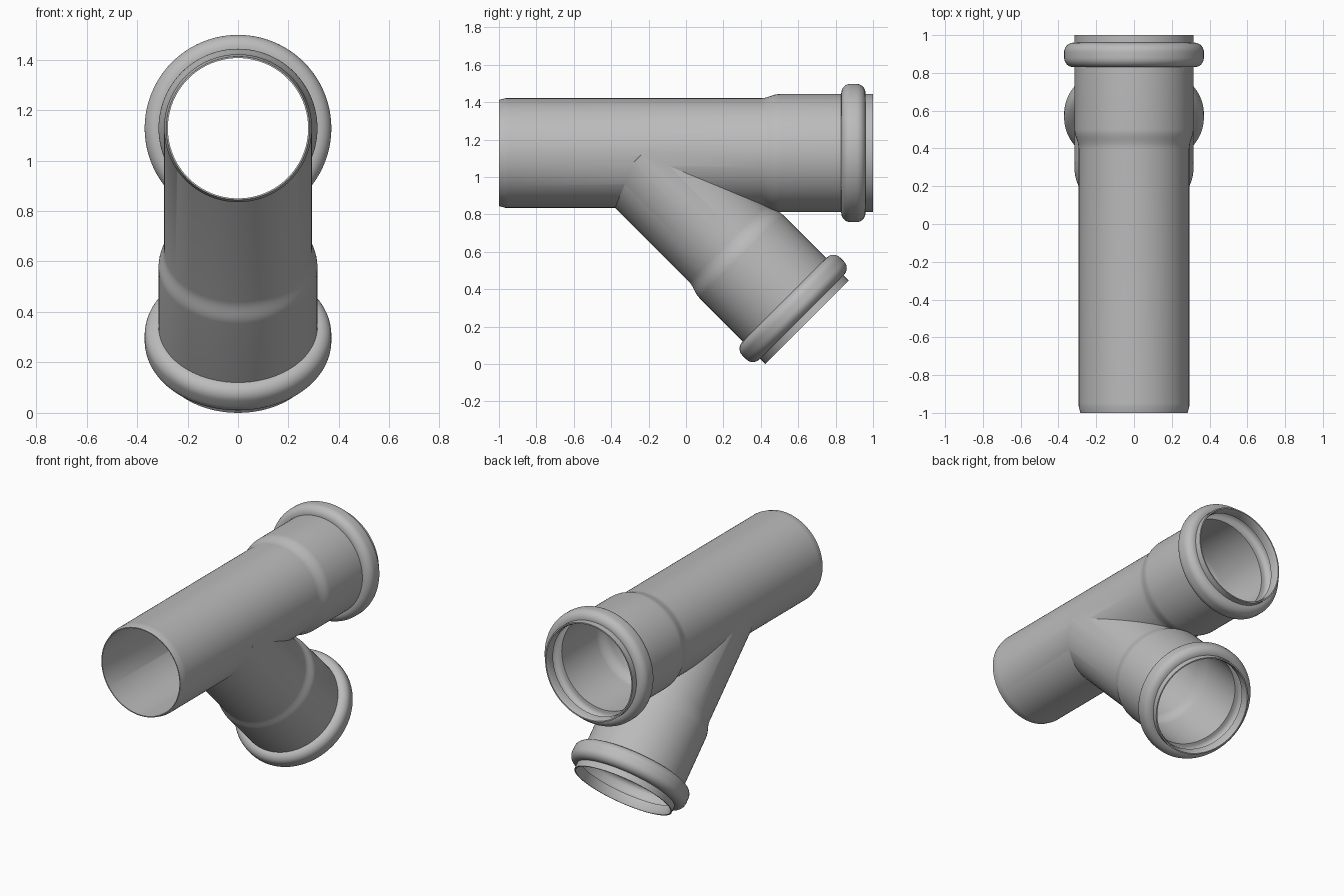
import bpy, bmesh, math
from mathutils import Matrix, Vector

cube = bpy.data.objects.get("Cube")
if cube:
    bpy.data.objects.remove(cube, do_unlink=True)

SEGMENTS = 96
AXIS_Z = 1.128            # height of the main pipe axis
BRANCH_Y = -0.258         # where the branch axis meets the main axis
BRANCH_LENGTH = 1.28
PIPE, SOCKET, WALL = 0.293, 0.315, 0.015

grey = bpy.data.materials.new("pipe grey")
grey.use_nodes = True
grey.diffuse_color = (0.5, 0.5, 0.5, 1)
grey.node_tree.nodes["Principled BSDF"].inputs["Base Color"].default_value = (0.5, 0.5, 0.5, 1)


def bead(start, stop, base, top, corner):
    """Profile of a rounded bead standing on radius base."""
    points = [(start, base)]
    for centre, first in ((start + corner, 180), (stop - corner, 90)):
        for step in range(9):
            a = math.radians(first - step * 90 / 8)
            points.append((centre + corner * math.cos(a), top - corner + corner * math.sin(a)))
    return points + [(stop, base)]


def taper(start, stop, r0, r1):
    """Smooth widening from radius r0 to r1."""
    return [(start + (stop - start) * k / 8,
             r0 + (r1 - r0) * (1 - math.cos(math.pi * k / 8)) / 2) for k in range(9)]


def socket_outside(end):
    return (taper(end - 0.60, end - 0.50, PIPE, SOCKET)
            + bead(end - 0.17, end - 0.04, SOCKET, 0.37, 0.05)
            + [(end, SOCKET)])


def socket_bore(end):
    inner = SOCKET - WALL
    return (taper(end - 0.60, end - 0.50, PIPE - WALL, inner)
            + bead(end - 0.15, end - 0.06, inner, 0.352, 0.035)
            + [(end - 0.02, inner), (end, inner + 0.007), (end + 0.02, inner + 0.007)])


def lathe(name, profile, matrix, phase=0.0):
    """Closed solid turned around the local z axis."""
    bm = bmesh.new()
    rings = []
    for t, r in profile:
        ring = []
        for i in range(SEGMENTS):
            a = 2 * math.pi * (i + phase) / SEGMENTS
            ring.append(bm.verts.new(matrix @ Vector((r * math.cos(a), r * math.sin(a), t))))
        rings.append(ring)
    for low, high in zip(rings, rings[1:]):
        for i in range(SEGMENTS):
            j = (i + 1) % SEGMENTS
            bm.faces.new((low[i], low[j], high[j], high[i]))
    bm.faces.new(rings[0][::-1])
    bm.faces.new(rings[-1])
    bmesh.ops.recalc_face_normals(bm, faces=bm.faces)
    mesh = bpy.data.meshes.new(name)
    bm.to_mesh(mesh)
    bm.free()
    mesh.materials.append(grey)
    obj = bpy.data.objects.new(name, mesh)
    bpy.context.collection.objects.link(obj)
    return obj


def combine(target, tool, operation):
    """Apply a boolean and discard the tool object."""
    mod = target.modifiers.new("join", 'BOOLEAN')
    mod.operation, mod.object, mod.solver = operation, tool, 'EXACT'
    bpy.context.view_layer.update()
    graph = bpy.context.evaluated_depsgraph_get()
    mesh = bpy.data.meshes.new_from_object(target.evaluated_get(graph))
    target.modifiers.clear()
    target.data = mesh
    bpy.data.objects.remove(tool, do_unlink=True)


main_axis = Matrix.Translation((0, 0, AXIS_Z)) @ Matrix.Rotation(math.radians(-90), 4, 'X')
branch_axis = Matrix.Translation((0, BRANCH_Y, AXIS_Z)) @ Matrix.Rotation(math.radians(-135), 4, 'X')

# Outer shells: straight pipe with a chamfered spigot, plus the angled branch
body = lathe("branch_pipe_fitting",
             [(-1, 0.284), (-0.965, PIPE), (-0.95, PIPE)] + socket_outside(1.0), main_axis)
branch = lathe("branch_shell",
               [(0, PIPE - 0.015), (0.02, PIPE)] + socket_outside(BRANCH_LENGTH), branch_axis, 0.5)
combine(body, branch, 'UNION')

# Hollow bores with seal grooves in both sockets
bore = PIPE - WALL
combine(body, lathe("main_bore", [(-1.02, bore)] + socket_bore(1.0), main_axis), 'DIFFERENCE')
combine(body, lathe("branch_bore", [(0, bore - 0.015), (0.02, bore)] + socket_bore(BRANCH_LENGTH),
                    branch_axis, 0.5), 'DIFFERENCE')

# Smooth shading with sharp rims
bpy.ops.object.select_all(action='DESELECT')
body.select_set(True)
bpy.context.view_layer.objects.active = body
bpy.ops.object.shade_smooth_by_angle(angle=math.radians(25))
